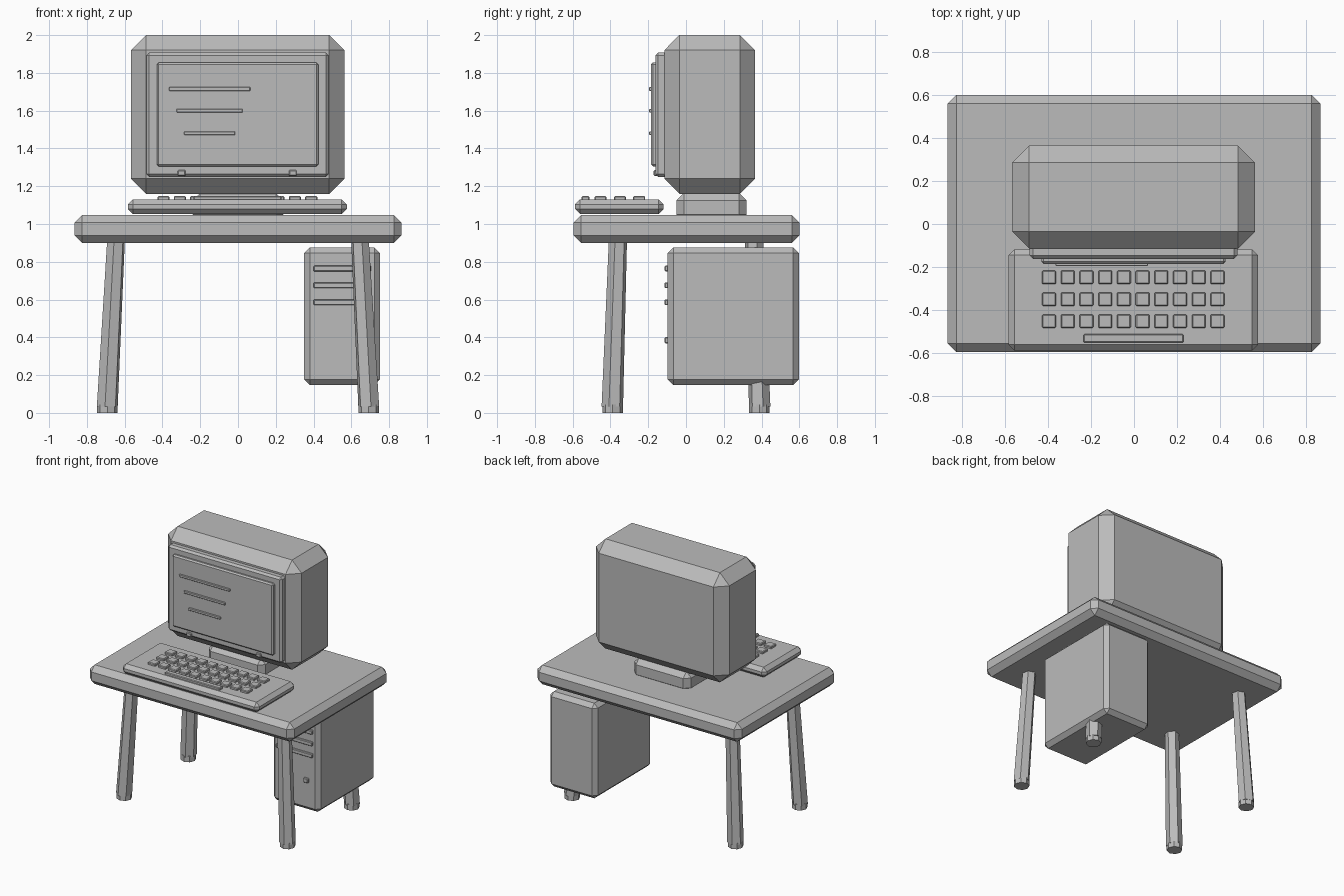
import bpy
import bmesh
from math import sin, cos, radians
from mathutils import Vector

old = bpy.data.objects.get("Cube")
if old:
    bpy.data.objects.remove(old, do_unlink=True)

grey = bpy.data.materials.new("plain_grey")
grey.use_nodes = True
GREY = (0.5, 0.5, 0.5, 1)
grey.diffuse_color = GREY
grey.node_tree.nodes["Principled BSDF"].inputs["Base Color"].default_value = GREY


def finish(name, bm):
    bmesh.ops.recalc_face_normals(bm, faces=bm.faces[:])
    mesh = bpy.data.meshes.new(name)
    bm.to_mesh(mesh)
    bm.free()
    mesh.materials.append(grey)
    obj = bpy.data.objects.new(name, mesh)
    bpy.context.collection.objects.link(obj)
    return obj


def box(name, x, y, z, bevel):
    """Chamfered box spanning the given (low, high) ranges."""
    bm = bmesh.new()
    bmesh.ops.create_cube(bm, size=1)
    spans = (x, y, z)
    for v in bm.verts:
        v.co = Vector([(a + b) / 2 + c * (b - a) for (a, b), c in zip(spans, v.co)])
    bmesh.ops.bevel(bm, geom=bm.edges[:], offset=bevel, segments=1,
                    profile=0.5, affect='EDGES')
    return finish(name, bm)


def prism(name, low, high, r_low, r_high, sides, turn, sx, sy):
    """Leaning tapered prism, mirrored into its corner by sx and sy."""
    bm = bmesh.new()
    rings = []
    for c, r in ((low, r_low), (high, r_high)):
        ring = []
        for i in range(sides):
            a = radians(turn + 360 * i / sides)
            ring.append(bm.verts.new((sx * (c[0] + r * cos(a)),
                                      sy * (c[1] + r * sin(a)), c[2])))
        rings.append(ring)
        bm.faces.new(ring)
    for i in range(sides):
        j = (i + 1) % sides
        bm.faces.new((rings[0][i], rings[0][j], rings[1][j], rings[1][i]))
    return finish(name, bm)


# Desk top and legs
box("desk_top", (-0.866, 0.866), (-0.595, 0.6), (0.9, 1.047), 0.04)
for side, sx in (("left", 1), ("right", -1)):
    for end, sy in (("front", -1), ("back", 1)):
        prism(f"{end}_{side}_leg", (0.692, 0.39, 0.035), (0.645, 0.36, 0.93),
              0.058, 0.049, 6, 78, sx, sy)
        prism(f"{end}_{side}_foot", (0.692, 0.388, 0), (0.692, 0.388, 0.045),
              0.054, 0.054, 8, 0, sx, sy)

# Monitor
box("monitor_stand", (-0.24, 0.24), (-0.05, 0.32), (1.01, 1.165), 0.04)
box("monitor_case", (-0.567, 0.563), (-0.115, 0.365), (1.16, 2.0), 0.08)
box("screen_bezel", (-0.485, 0.48), (-0.162, -0.1), (1.25, 1.907), 0.015)
box("screen", (-0.43, 0.425), (-0.185, -0.15), (1.305, 1.855), 0.01)
for i, (a, b, z) in enumerate(((-0.365, 0.065, 1.715),
                               (-0.325, 0.025, 1.6),
                               (-0.285, -0.015, 1.48))):
    box(f"screen_line_{i + 1}", (a, b), (-0.195, -0.18), (z - 0.01, z + 0.01), 0.003)
for side, x in (("left", 0.29), ("right", -0.298)):
    box(f"monitor_button_{side}", (x - 0.021, x + 0.021), (-0.172, -0.15),
        (1.255, 1.285), 0.005)

# Keyboard
box("keyboard_base", (-0.583, 0.576), (-0.588, -0.118), (1.053, 1.13), 0.027)
for row in range(3):
    for col in range(10):
        x, y = -0.395 + 0.087 * col, -0.248 - 0.102 * row
        box(f"key_{row + 1}_{col + 1}", (x - 0.032, x + 0.032),
            (y - 0.032, y + 0.032), (1.115, 1.147), 0.005)
box("space_bar", (-0.235, 0.23), (-0.552, -0.512), (1.115, 1.148), 0.005)

# Computer tower
box("tower_case", (0.35, 0.752), (-0.097, 0.597), (0.148, 0.876), 0.03)
for i, z in enumerate((0.764, 0.675, 0.585)):
    box(f"tower_slot_{i + 1}", (0.4, 0.705), (-0.113, -0.085),
        (z - 0.015, z + 0.015), 0.004)
box("tower_button", (0.63, 0.67), (-0.113, -0.085), (0.367, 0.402), 0.005)
